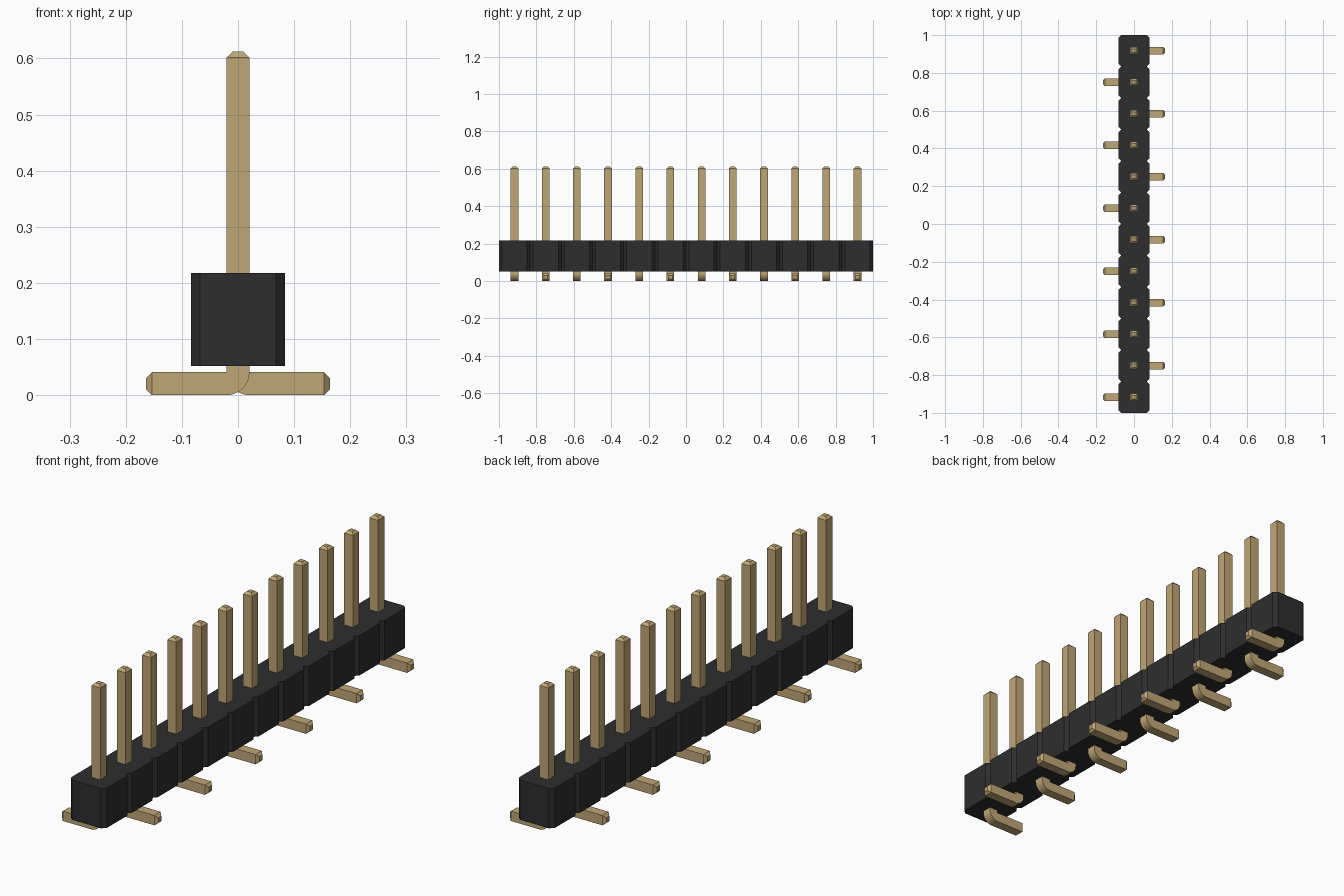
import bpy
import bmesh
from math import sin, cos, pi

COUNT = 12
PITCH = 2 / COUNT
HALF = PITCH / 2          # half width of one housing cell
CHAMFER = 0.016
BASE_Z, TOP_Z = 0.052, 0.218
R = 0.0205                # half thickness of a pin
TIP = 0.0105              # tip taper
PIN_TOP, FOOT_END = 0.612, 0.164

cube = bpy.data.objects.get("Cube")
if cube:
    bpy.data.objects.remove(cube, do_unlink=True)


def make_material(name, rgb):
    mat = bpy.data.materials.new(name)
    mat.use_nodes = True
    color = (*rgb, 1)
    mat.diffuse_color = color
    mat.node_tree.nodes["Principled BSDF"].inputs["Base Color"].default_value = color
    return mat


def make_object(name, bm, mat):
    bmesh.ops.remove_doubles(bm, verts=bm.verts, dist=1e-5)
    bmesh.ops.recalc_face_normals(bm, faces=bm.faces)
    mesh = bpy.data.meshes.new(name)
    bm.to_mesh(mesh)
    bm.free()
    mesh.materials.append(mat)
    obj = bpy.data.objects.new(name, mesh)
    bpy.context.collection.objects.link(obj)
    return obj


black = make_material("black plastic", (0.027, 0.027, 0.027))
gold = make_material("gold plating", (0.53, 0.385, 0.18))

# Housing: one notched outline for the whole strip, pulled upward
right_side = []
for i in range(COUNT):
    y = -1 + PITCH * i
    right_side += [(HALF - CHAMFER, y), (HALF, y + CHAMFER),
                   (HALF, y + PITCH - CHAMFER)]
right_side.append((HALF - CHAMFER, 1))
outline = right_side + [(-x, y) for x, y in reversed(right_side)]
bm = bmesh.new()
face = bm.faces.new([bm.verts.new((x, y, BASE_Z)) for x, y in outline])
pulled = bmesh.ops.extrude_face_region(bm, geom=[face])["geom"]
bmesh.ops.translate(bm, vec=(0, 0, TOP_Z - BASE_Z),
                    verts=[v for v in pulled if isinstance(v, bmesh.types.BMVert)])
make_object("housing", bm, black)


# Pin: square sections swept along the foot, round the bend and up the post
def pin_sections():
    inner = (R, 2 * R)
    sections = [((FOOT_END, TIP), (FOOT_END, 2 * R - TIP), R - TIP),
                ((FOOT_END - TIP, 0), (FOOT_END - TIP, 2 * R), R)]
    for k in range(9):
        a = k / 8 * pi / 2
        sections.append(((R - 2 * R * sin(a), 2 * R - 2 * R * cos(a)), inner, R))
    sections += [((-R, PIN_TOP - TIP), (R, PIN_TOP - TIP), R),
                 ((TIP - R, PIN_TOP), (R - TIP, PIN_TOP), R - TIP)]
    return sections


def make_pin(name, y, side):
    bm = bmesh.new()
    rings = []
    for (ox, oz), (ix, iz), w in pin_sections():
        corners = ((ox, -w, oz), (ox, w, oz), (ix, w, iz), (ix, -w, iz))
        rings.append([bm.verts.new((side * cx, cy, cz)) for cx, cy, cz in corners])
    for a, b in zip(rings, rings[1:]):
        for j in range(4):
            k = (j + 1) % 4
            bm.faces.new((a[j], a[k], b[k], b[j]))
    bm.faces.new(rings[0])
    bm.faces.new(rings[-1])
    pin = make_object(name, bm, gold)
    pin.location.y = y


# Feet alternate between the two sides along the strip
for i in range(COUNT):
    make_pin(f"pin_{i + 1}", -1 + PITCH * (i + 0.5), 1 if i % 2 else -1)
